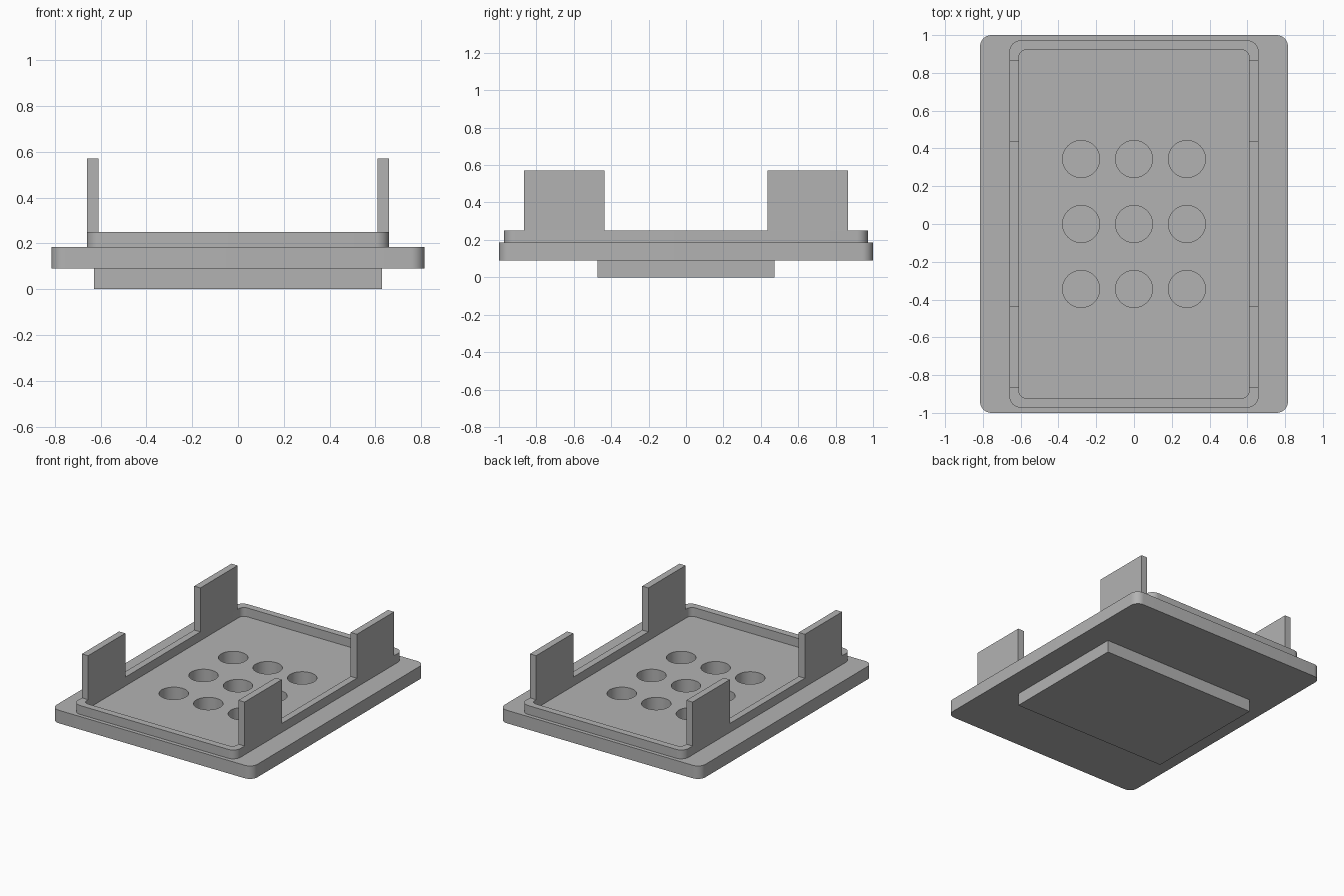
import bpy, bmesh, math

if "Cube" in bpy.data.objects:
    bpy.data.objects.remove(bpy.data.objects["Cube"])

gray = bpy.data.materials.new("gray plastic")
gray.diffuse_color = (0.45, 0.45, 0.45, 1)
gray.use_nodes = True
gray.node_tree.nodes["Principled BSDF"].inputs["Base Color"].default_value = gray.diffuse_color


def rounded_rect(hx, hy, r, n=8):
    """Outline of a rectangle with rounded corners."""
    pts = []
    for k, (sx, sy) in enumerate([(1, 1), (-1, 1), (-1, -1), (1, -1)]):
        for i in range(n + 1):
            a = math.pi / 2 * (k + i / n)
            pts.append((sx * (hx - r) + r * math.cos(a),
                        sy * (hy - r) + r * math.sin(a)))
    return pts


def circle(cx, cy, r, n=48):
    return [(cx + r * math.cos(2 * math.pi * i / n),
             cy + r * math.sin(2 * math.pi * i / n)) for i in range(n)]


def rect(x0, x1, y0, y1):
    return [(x0, y0), (x1, y0), (x1, y1), (x0, y1)]


def slab(name, outlines, z0, z1):
    """Extrude a flat outline; further outlines become holes."""
    bm = bmesh.new()
    edges = []
    for pts in outlines:
        vs = [bm.verts.new((x, y, z0)) for x, y in pts]
        edges += [bm.edges.new((vs[i - 1], vs[i])) for i in range(len(vs))]
    bmesh.ops.triangle_fill(bm, edges=edges, use_beauty=True, normal=(0, 0, 1))
    ret = bmesh.ops.extrude_face_region(bm, geom=bm.faces[:],
                                        use_keep_orig=True)
    top = [g for g in ret["geom"] if isinstance(g, bmesh.types.BMVert)]
    bmesh.ops.translate(bm, verts=top, vec=(0, 0, z1 - z0))
    bmesh.ops.recalc_face_normals(bm, faces=bm.faces[:])
    me = bpy.data.meshes.new(name)
    bm.to_mesh(me)
    bm.free()
    me.materials.append(gray)
    ob = bpy.data.objects.new(name, me)
    bpy.context.collection.objects.link(ob)
    bpy.ops.object.select_all(action='DESELECT')
    ob.select_set(True)
    bpy.context.view_layer.objects.active = ob
    bpy.ops.object.shade_smooth_by_angle(angle=math.radians(30))
    return ob


# Base plate with a three by three grid of round holes
holes = [circle(x, y, 0.098) for x in (-0.28, 0, 0.28)
         for y in (-0.344, 0, 0.344)]
slab("base_plate", [rounded_rect(0.815, 1.0, 0.06)] + holes, 0.09, 0.185)

# Block underneath, closing the holes
slab("bottom_block", [rect(-0.628, 0.628, -0.473, 0.473)], 0, 0.09)

# Raised rim around the top
slab("rim", [rounded_rect(0.66, 0.972, 0.06),
             rounded_rect(0.61, 0.922, 0.04)], 0.185, 0.25)

# Four upright tabs on the long sides of the rim
for sx, side in ((-1, "left"), (1, "right")):
    for sy, end in ((-1, "front"), (1, "back")):
        xs = sorted((sx * 0.61, sx * 0.66))
        ys = sorted((sy * 0.435, sy * 0.866))
        slab(f"tab_{end}_{side}", [rect(*xs, *ys)], 0.185, 0.572)
